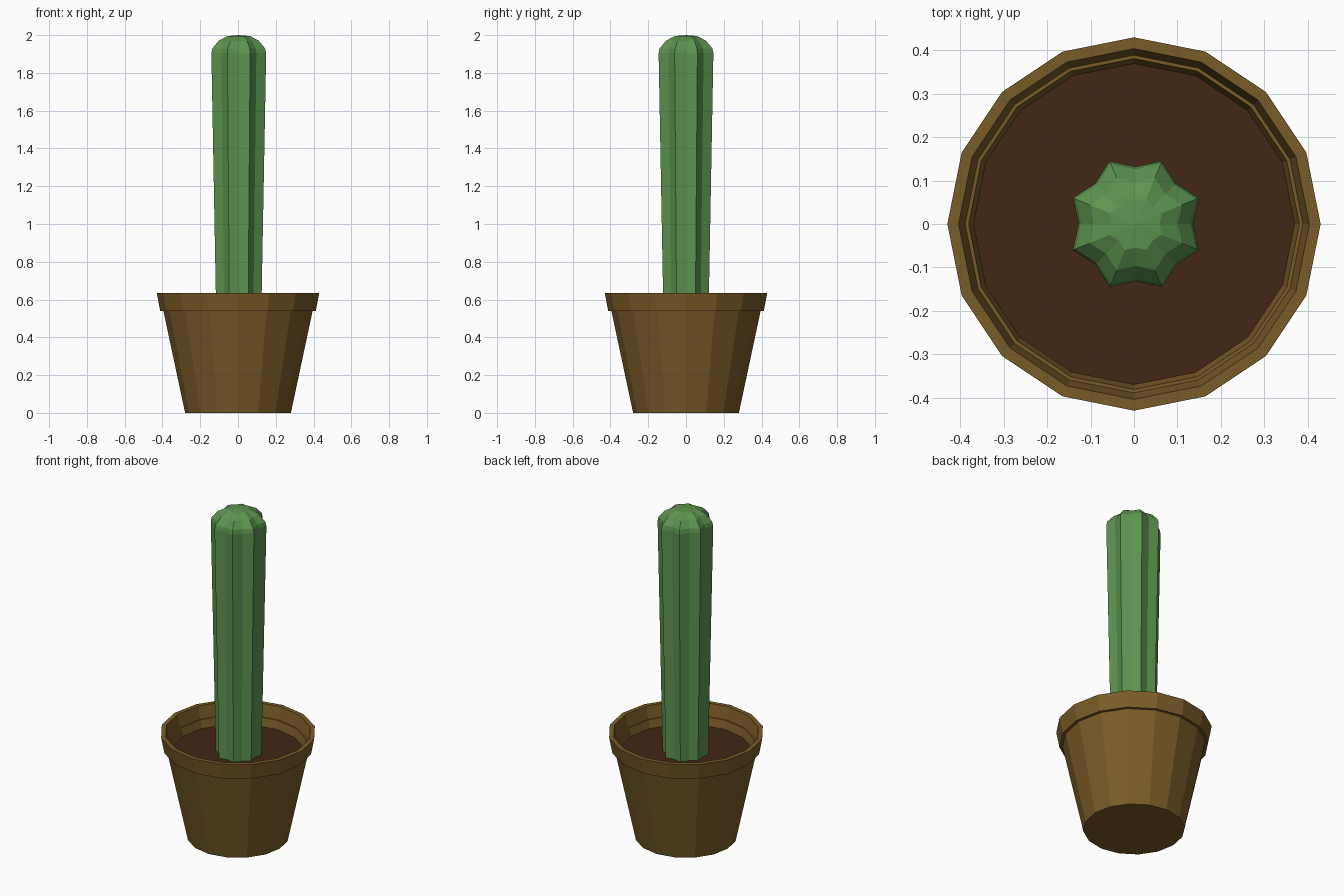
import bpy, bmesh
from math import cos, sin, pi

if "Cube" in bpy.data.objects:
    bpy.data.objects.remove(bpy.data.objects["Cube"])


def material(name, rgb):
    mat = bpy.data.materials.new(name)
    mat.diffuse_color = (*rgb, 1)
    mat.use_nodes = True
    mat.node_tree.nodes["Principled BSDF"].inputs["Base Color"].default_value = mat.diffuse_color
    return mat


def lathe(name, profile, sides, mat, valley=1.0, start=0.0, cx=0.0):
    """Loft rings of (radius, z); radius 0 makes a pole. Every other side point is scaled by valley."""
    bm = bmesh.new()
    rings = []
    for r, z in profile:
        if r == 0:
            rings.append([bm.verts.new((cx, 0, z))] * sides)
            continue
        ring = []
        for i in range(sides):
            a = start + 2 * pi * i / sides
            rr = r * (valley if i % 2 else 1)
            ring.append(bm.verts.new((cx + rr * cos(a), rr * sin(a), z)))
        rings.append(ring)
    for lo, hi in zip(rings, rings[1:]):
        for i in range(sides):
            j = (i + 1) % sides
            quad = (lo[i], lo[j], hi[j], hi[i])
            bm.faces.new(list(dict.fromkeys(quad)))
    bmesh.ops.recalc_face_normals(bm, faces=bm.faces)
    mesh = bpy.data.meshes.new(name)
    bm.to_mesh(mesh)
    bm.free()
    mesh.materials.append(mat)
    obj = bpy.data.objects.new(name, mesh)
    bpy.context.collection.objects.link(obj)
    return obj


clay = material("clay", (0.195, 0.107, 0.021))
earth = material("earth", (0.055, 0.02, 0.008))
green = material("green", (0.107, 0.296, 0.078))

SOIL_Z = 0.51

# Pot: tapered wall, overhanging rim, stepped inside
lathe("pot", [(0, 0), (0.28, 0), (0.395, 0.54), (0.412, 0.54), (0.43, 0.635),
              (0.404, 0.635), (0.389, 0.56), (0.381, 0.56), (0.37, SOIL_Z), (0, SOIL_Z - 0.01)],
      16, clay)

# Soil disc
lathe("soil", [(0.37, SOIL_Z), (0, SOIL_Z)], 16, earth)

# Cactus: eight ribs, widening upward to a rounded cap
lathe("cactus", [(0.129, SOIL_Z), (0.157, 1.905), (0.151, 1.93), (0.115, 1.97),
                 (0.065, 1.995), (0, 2.0)],
      16, green, valley=0.84, start=pi / 8, cx=0.004)
